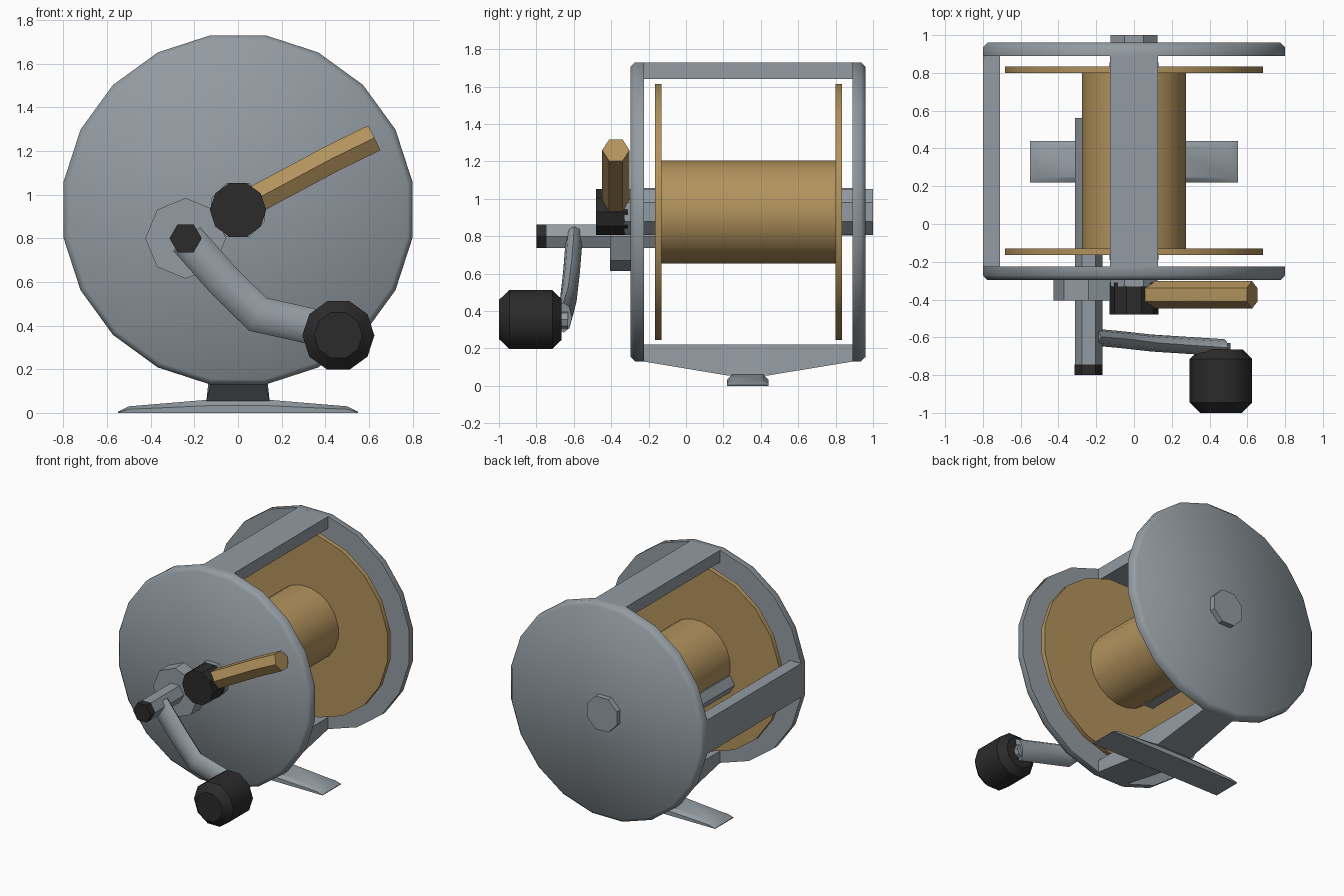
import bpy, bmesh, math
from mathutils import Vector

if "Cube" in bpy.data.objects:
    bpy.data.objects.remove(bpy.data.objects["Cube"])


def material(name, rgb):
    m = bpy.data.materials.new(name)
    m.diffuse_color = (*rgb, 1)
    m.use_nodes = True
    m.node_tree.nodes["Principled BSDF"].inputs["Base Color"].default_value = m.diffuse_color
    return m


GREY = material("steel grey", (0.29, 0.33, 0.36))
GOLD = material("brass", (0.45, 0.29, 0.11))
BLACK = material("black rubber", (0.024, 0.024, 0.024))
CZ = 0.93  # height of the main axis


def loft(name, rings, mat, smooth=30):
    """Skin a list of equal-length rings and cap both ends."""
    bm = bmesh.new()
    vs = [[bm.verts.new(p) for p in ring] for ring in rings]
    n = len(rings[0])
    for a, b in zip(vs, vs[1:]):
        for i in range(n):
            j = (i + 1) % n
            bm.faces.new((a[i], a[j], b[j], b[i]))
    bm.faces.new(vs[0])
    bm.faces.new(vs[-1])
    bmesh.ops.recalc_face_normals(bm, faces=bm.faces)
    me = bpy.data.meshes.new(name)
    bm.to_mesh(me)
    bm.free()
    me.materials.append(mat)
    ob = bpy.data.objects.new(name, me)
    bpy.context.collection.objects.link(ob)
    if smooth:
        bpy.ops.object.select_all(action='DESELECT')
        ob.select_set(True)
        bpy.context.view_layer.objects.active = ob
        bpy.ops.object.shade_smooth_by_angle(angle=math.radians(smooth))
    return ob


def lathe(name, x, z, profile, sides, mat, turn=0.0, smooth=30):
    """Turned part along y; profile is (y, radius), turn is a fraction of one side."""
    rings = []
    for y, r in profile:
        angles = [math.tau * (i + turn) / sides for i in range(sides)]
        rings.append([(x + r * math.cos(a), y, z + r * math.sin(a)) for a in angles])
    return loft(name, rings, mat, smooth)


def sweep(name, path, width, depth, sides, mat, smooth):
    """Mitred tube with its cross-section's long axes in the xz plane and along y."""
    pts = [Vector(p) for p in path]
    dirs = [(b - a).normalized() for a, b in zip(pts, pts[1:])]
    rings = []
    for i, p in enumerate(pts):
        d0, d1 = dirs[max(i - 1, 0)], dirs[min(i, len(dirs) - 1)]
        t = (d0 + d1).normalized()
        side = t.cross(Vector((0, 1, 0))).normalized() / t.dot(d0)
        up = Vector((0, 1, 0))
        rings.append([p + up * depth * math.cos(math.tau * k / sides)
                      + side * width * math.sin(math.tau * k / sides) for k in range(sides)])
    return loft(name, rings, mat, smooth)


def bar(name, x0, x1, z0, z1):
    ring = lambda y: [(x0, y, z0), (x1, y, z0), (x1, y, z1), (x0, y, z1)]
    return loft(name, [ring(-0.225), ring(0.89)], GREY, 0)


# Side plates, chamfered on the outside
lathe("front_plate", 0, CZ, [(-0.297, 0.785), (-0.272, 0.81), (-0.225, 0.81)], 20, GREY, 0.5, 50)
lathe("back_plate", 0, CZ, [(0.89, 0.81), (0.935, 0.81), (0.96, 0.785)], 20, GREY, 0.5, 50)

# Frame bars
bar("top_bar", -0.127, 0.127, 1.64, 1.73)
bar("left_bar", -0.80, -0.71, CZ - 0.127, CZ + 0.127)
loft("bottom_bar", [[(-w, y, z), (w, y, z), (0.127, y, 0.22), (-0.127, y, 0.22)]
                    for y, z, w in [(-0.225, 0.13, 0.127), (0.225, 0.055, 0.145),
                                    (0.435, 0.055, 0.145), (0.89, 0.13, 0.127)]], GREY, 0)

# Mounting foot, thinning towards its ends
foot = []
for x, h in [(-0.55, 0.005), (-0.5, 0.03), (-0.14, 0.06), (0.14, 0.06), (0.5, 0.03), (0.55, 0.005)]:
    s = h * 0.55
    foot.append([(x, 0.22, 0), (x, 0.44, 0), (x, 0.44, s), (x, 0.415, h), (x, 0.245, h), (x, 0.22, s)])
loft("foot", foot, GREY, 30)

# Spool
lathe("spool_drum", 0, CZ, [(-0.14, 0.278), (0.81, 0.278)], 20, GOLD, 0.5)
for label, y in (("front", -0.165), ("back", 0.80)):
    lathe(label + "_spool_flange", 0, CZ, [(y, 0.692), (y + 0.035, 0.692)], 20, GOLD, 0.5)
lathe("axle", 0, CZ, [(-0.33, 0.134), (1.0, 0.134)], 8, GREY, 0.5, 0)

# Drag hub and lever
lathe("lever_hub", 0, CZ, [(-0.48, 0.129), (-0.31, 0.129)], 10, BLACK, 0, 0)
sweep("drag_lever", [(0.075, -0.375, 0.975), (0.43, -0.375, 1.165), (0.625, -0.375, 1.26)],
      0.073, 0.073, 6, GOLD, 40)

# Crank shaft with collar and end cap
lathe("shaft_collar", -0.24, 0.8, [(-0.405, 0.185), (-0.29, 0.185)], 8, GREY, 0, 0)
lathe("crank_shaft", -0.24, 0.8, [(-0.745, 0.073), (0.56, 0.073)], 6, GREY, 0, 0)
lathe("shaft_cap", -0.24, 0.8, [(-0.8, 0.074), (-0.745, 0.074)], 6, BLACK, 0, 0)

# Crank arm, pin and grip
sweep("crank_arm", [(-0.235, -0.597, 0.797), (-0.07, -0.612, 0.61), (0.09, -0.63, 0.452),
                    (0.48, -0.655, 0.365)], 0.082, 0.045, 8, GREY, 60)
lathe("grip_pin", 0.46, 0.355, [(-0.70, 0.05), (-0.63, 0.05)], 8, GREY)
lathe("crank_grip", 0.46, 0.355, [(-1.0, 0.11), (-0.945, 0.165), (-0.715, 0.165), (-0.665, 0.115)],
      10, BLACK, 0, 40)
